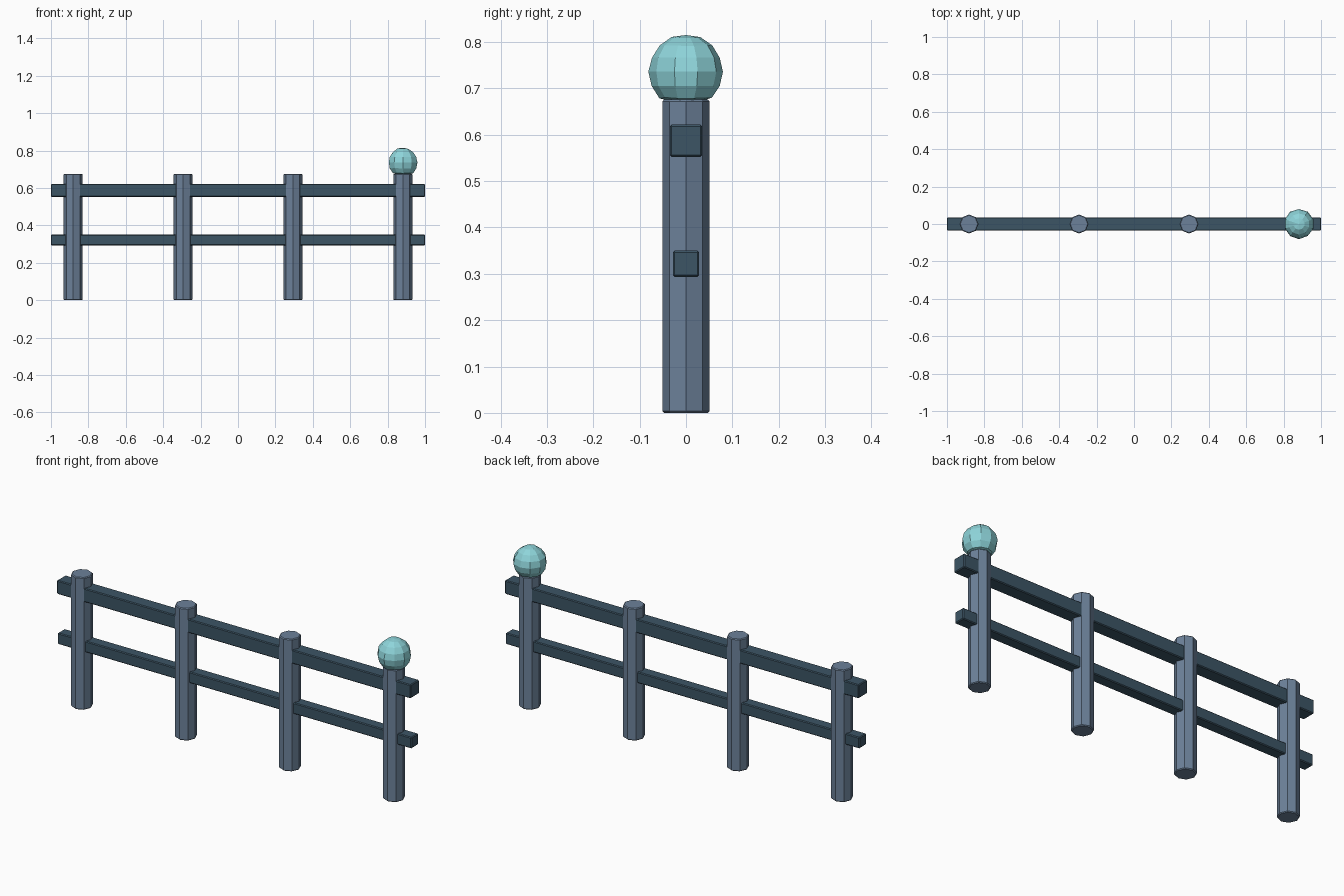
import bpy
import bmesh
import math
import random
from mathutils import Matrix, Vector

random.seed(4)
cube = bpy.data.objects.get("Cube")
if cube:
    bpy.data.objects.remove(cube, do_unlink=True)


def make_material(name, rgb):
    mat = bpy.data.materials.new(name)
    mat.use_nodes = True
    colour = (*rgb, 1)
    mat.diffuse_color = colour
    bsdf = next(n for n in mat.node_tree.nodes if n.type == 'BSDF_PRINCIPLED')
    bsdf.inputs["Base Color"].default_value = colour
    return mat


def finish(name, bm, mat, bevel=0):
    mesh = bpy.data.meshes.new(name)
    bmesh.ops.recalc_face_normals(bm, faces=bm.faces[:])
    bm.to_mesh(mesh)
    bm.free()
    mesh.materials.append(mat)
    obj = bpy.data.objects.new(name, mesh)
    bpy.context.collection.objects.link(obj)
    if bevel:
        mod = obj.modifiers.new("worn_edges", 'BEVEL')
        mod.width = bevel
        mod.segments = 1
        mod.limit_method = 'ANGLE'
        mod.angle_limit = math.radians(60)
    return obj


post_paint = make_material("slate blue", (0.15, 0.22, 0.32))
rail_paint = make_material("dark blue grey", (0.045, 0.09, 0.13))
ball_paint = make_material("pale turquoise", (0.27, 0.66, 0.70))

POST_HEIGHT, POST_RADIUS = 0.676, 0.051
POST_X = (-0.882, -0.294, 0.294, 0.882)

# Octagonal posts
for i, x in enumerate(POST_X):
    bm = bmesh.new()
    place = Matrix.Translation((x, 0, POST_HEIGHT / 2))
    bmesh.ops.create_cone(bm, cap_ends=True, segments=8, radius1=POST_RADIUS,
                          radius2=POST_RADIUS, depth=POST_HEIGHT, matrix=place)
    finish(f"post_{i + 1}", bm, post_paint, 0.004)

# Square rails running through the posts
for name, z, thickness in (("upper_rail", 0.587, 0.07), ("lower_rail", 0.322, 0.057)):
    bm = bmesh.new()
    size = Matrix.Diagonal((2, thickness, thickness, 1))
    bmesh.ops.create_cube(bm, size=1, matrix=Matrix.Translation((0, 0, z)) @ size)
    finish(name, bm, rail_paint, 0.004)

# Faceted ball, flattened where it sits on the end post
bm = bmesh.new()
bmesh.ops.create_uvsphere(bm, u_segments=10, v_segments=8, radius=0.08)
for v in bm.verts:
    v.co *= random.uniform(0.98, 1.02)
    v.co.z = max(v.co.z, -0.064)
bmesh.ops.translate(bm, verts=bm.verts[:], vec=Vector((POST_X[-1], 0, 0.736)))
finish("post_ball", bm, ball_paint)
